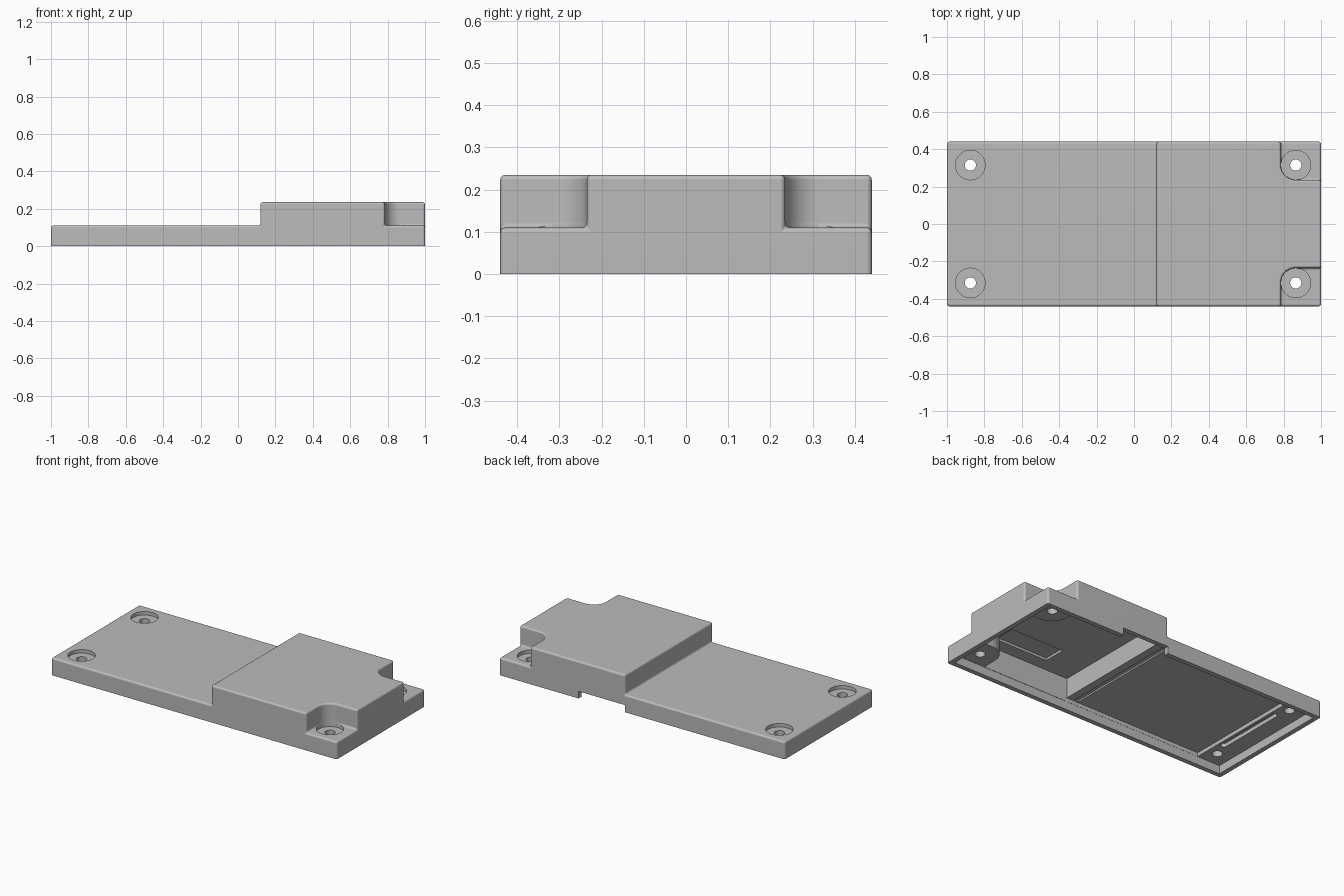
import bpy, bmesh, math

if "Cube" in bpy.data.objects:
    bpy.data.objects.remove(bpy.data.objects["Cube"], do_unlink=True)

WALL_X, WALL_Y = 0.97, 0.41          # inner faces of the side walls
HOLE_Y = 0.315
LOW_HOLE_X, TALL_HOLE_X = -0.875, 0.865
BELOW = -0.2


def prism(name, points, low, high, axis="Z"):
    """Extrude a flat outline along Z, or an x-z outline along Y."""
    bm = bmesh.new()
    place = (lambda a, b: (a, b, low)) if axis == "Z" else (lambda a, b: (a, low, b))
    step = (0, 0, high - low) if axis == "Z" else (0, high - low, 0)
    face = bm.faces.new([bm.verts.new(place(a, b)) for a, b in points])
    grown = bmesh.ops.extrude_face_region(bm, geom=[face])["geom"]
    bmesh.ops.translate(bm, vec=step, verts=[v for v in grown if isinstance(v, bmesh.types.BMVert)])
    bmesh.ops.recalc_face_normals(bm, faces=bm.faces)
    mesh = bpy.data.meshes.new(name)
    bm.to_mesh(mesh)
    bm.free()
    obj = bpy.data.objects.new(name, mesh)
    bpy.context.collection.objects.link(obj)
    return obj


def box(name, x0, x1, y0, y1, z0, z1):
    return prism(name, [(x0, y0), (x1, y0), (x1, y1), (x0, y1)], z0, z1)


def arc(cx, cy, radius, start, end, count):
    angles = [math.radians(start + (end - start) * i / count) for i in range(count + 1)]
    return [(cx + radius * math.cos(a), cy + radius * math.sin(a)) for a in angles]


def disc(name, cx, cy, radius, z0, z1):
    return prism(name, arc(cx, cy, radius, 0, 360, 40)[:-1], z0, z1)


def apply(obj, kind, **settings):
    mod = obj.modifiers.new(kind.title(), kind)
    for key, value in settings.items():
        setattr(mod, key, value)
    bpy.ops.object.select_all(action="DESELECT")
    obj.select_set(True)
    bpy.context.view_layer.objects.active = obj
    bpy.ops.object.modifier_apply(modifier=mod.name)


def cut(obj, cutter):
    cutter.hide_render = True
    apply(obj, "BOOLEAN", operation="DIFFERENCE", solver="EXACT", object=cutter)
    bpy.data.objects.remove(cutter, do_unlink=True)


def flip(points):
    return [(x, -y) for x, y in reversed(points)]


# Stepped outer body
cover = prism("stepped_cover", [(-1, BELOW), (1, BELOW), (1, 0.235), (0.12, 0.235),
                                (0.12, 0.11), (-1, 0.11)], -0.44, 0.44, "Y")

# Rounded screw corners cut out of the tall end
corner = [(0.785, 0.6)] + arc(TALL_HOLE_X, HOLE_Y, 0.08, 180, 270, 10) + [(1.2, 0.235), (1.2, 0.6)]
for outline in (corner, flip(corner)):
    cut(cover, prism("corner_cutter", outline, 0.11, 0.5))

# Small rounds on all outer edges
apply(cover, "BEVEL", width=0.012, segments=4, limit_method="ANGLE",
      angle_limit=math.radians(40), use_clamp_overlap=False)

# Flat open underside and hollow interior
cut(cover, box("base_cutter", -1.5, 1.5, -1, 1, -0.5, 0))
cut(cover, box("rim_cavity", -WALL_X, WALL_X, -WALL_Y, WALL_Y, BELOW, 0.052))
cut(cover, box("low_cavity", -0.81, 0.16, -0.409, 0.409, BELOW, 0.076))

# Tall cavity, wrapping around the screw corners
half = [(0.969, 0.205)] + arc(TALL_HOLE_X, HOLE_Y, 0.11, 270, 180, 10) + [(0.755, 0.408), (0.15, 0.408)]
cut(cover, prism("tall_cavity", half + flip(half), BELOW, 0.2))

# Underside details: ceiling recess, groove by the step, slot by the end
cut(cover, box("ceiling_recess", 0.37, 0.74, -0.325, -0.185, 0.1, 0.215))
cut(cover, box("step_groove", 0.07, 0.1, -0.4, 0.4, 0.03, 0.086))
slot = arc(-0.843, 0.22, 0.018, 0, 180, 8)
cut(cover, prism("end_slot", slot + [(x, -y) for x, y in arc(-0.843, 0.22, 0.018, 180, 0, 8)], 0.02, 0.076))

# Cable notch in the back wall
cut(cover, box("cable_notch", 0.12, 0.445, 0.38, 0.6, BELOW, 0.045))

# Four countersunk screw holes
for x in (LOW_HOLE_X, TALL_HOLE_X):
    for y in (-HOLE_Y, HOLE_Y):
        cut(cover, disc("screw_recess", x, y, 0.079, 0.088, 0.125))
        cut(cover, disc("screw_hole", x, y, 0.03, BELOW, 0.2))

# Single grey plastic
grey = bpy.data.materials.new("grey_plastic")
grey.use_nodes = True
colour = (0.5, 0.5, 0.5, 1)
grey.diffuse_color = colour
grey.node_tree.nodes["Principled BSDF"].inputs["Base Color"].default_value = colour
cover.data.materials.clear()
cover.data.materials.append(grey)
for poly in cover.data.polygons:
    poly.material_index = 0

# Smooth rounds, crisp corners
bpy.ops.object.select_all(action="DESELECT")
cover.select_set(True)
bpy.context.view_layer.objects.active = cover
bpy.ops.object.shade_smooth_by_angle(angle=math.radians(35))
apply(cover, "WEIGHTED_NORMAL", keep_sharp=True)
